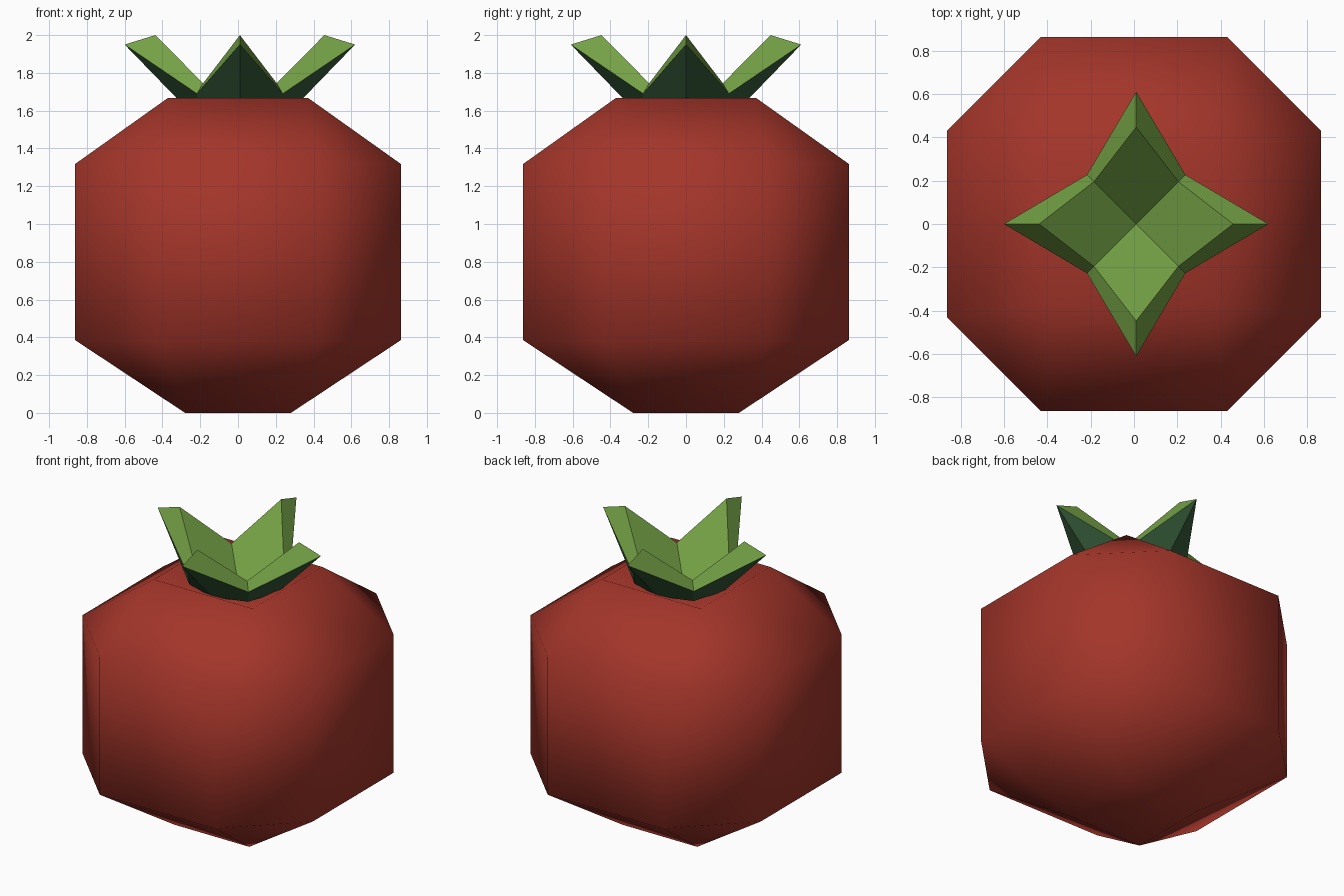
import bpy, bmesh, math

if "Cube" in bpy.data.objects:
    bpy.data.objects.remove(bpy.data.objects["Cube"])


def material(name, rgb):
    m = bpy.data.materials.new(name)
    m.diffuse_color = (*rgb, 1)
    m.use_nodes = True
    m.node_tree.nodes["Principled BSDF"].inputs["Base Color"].default_value = m.diffuse_color
    return m


red = material("skin red", (0.37, 0.036, 0.023))
green = material("leaf green", (0.171, 0.352, 0.058))
dark = material("dark green", (0.034, 0.10, 0.04))


def finish(bm, name, mats, smooth):
    bmesh.ops.recalc_face_normals(bm, faces=bm.faces)
    for f in bm.faces:
        f.smooth = smooth
    me = bpy.data.meshes.new(name)
    bm.to_mesh(me)
    bm.free()
    for m in mats:
        me.materials.append(m)
    ob = bpy.data.objects.new(name, me)
    bpy.context.collection.objects.link(ob)
    return ob


def square(bm, r, z):
    return [bm.verts.new((x * r, y * r, z)) for x, y in ((1, -1), (1, 1), (-1, 1), (-1, -1))]


def octagon(bm, z, r=0.862):
    a = [math.radians(22.5) for _ in range(1)][0]
    pts = [(r, -r / 2), (r, r / 2), (r / 2, r), (-r / 2, r),
           (-r, r / 2), (-r, -r / 2), (-r / 2, -r), (r / 2, -r)]
    return [bm.verts.new((x, y, z)) for x, y in pts]


# fruit body: square ends, octagonal middle, slightly sunken top
bm = bmesh.new()
bottom, low = square(bm, 0.28, 0), octagon(bm, 0.385)
high, top = octagon(bm, 1.318), square(bm, 0.37, 1.668)
bm.faces.new(bottom)
for i in range(8):
    j = (i + 1) % 8
    bm.faces.new((low[i], low[j], high[j], high[i]))
for sq, ring in ((bottom, low), (top, high)):
    for k in range(4):
        n = (k + 1) % 4
        bm.faces.new((sq[k], sq[n], ring[2 * k + 1], ring[2 * k]))
        bm.faces.new((sq[n], ring[2 * k + 2 - 8 * (k == 3)], ring[2 * k + 1]))
sink = bm.verts.new((0, 0, 1.50))
for k in range(4):
    bm.faces.new((top[k], top[(k + 1) % 4], sink))
finish(bm, "fruit_body", [red], True)

# crown of four leaves: rings alternate between leaf tips and valleys
bm = bmesh.new()


def star(tip_r, tip_z, valley_xy, valley_z):
    ring = []
    for i in range(8):
        a = i * math.pi / 4
        r, z = (tip_r, tip_z) if i % 2 == 0 else (valley_xy * math.sqrt(2), valley_z)
        ring.append(bm.verts.new((r * math.cos(a) + 0.01, r * math.sin(a), z)))
    return ring


inner = star(0.447, 2.0, 0.195, 1.745)
outer = star(0.61, 1.95, 0.227, 1.69)
base = star(0.29, 1.62, 0.22, 1.62)
middle = bm.verts.new((0.01, 0, 1.545))
under = bm.verts.new((0.01, 0, 1.52))
for i in range(8):
    j = (i + 1) % 8
    if i % 2 == 0:
        bm.faces.new((middle, inner[i - 1], inner[i], inner[j]))
    bm.faces.new((inner[i], inner[j], outer[j], outer[i]))
    bm.faces.new((outer[i], outer[j], base[j], base[i])).material_index = 1
    bm.faces.new((base[i], base[j], under)).material_index = 1
finish(bm, "leaf_crown", [green, dark], False)
